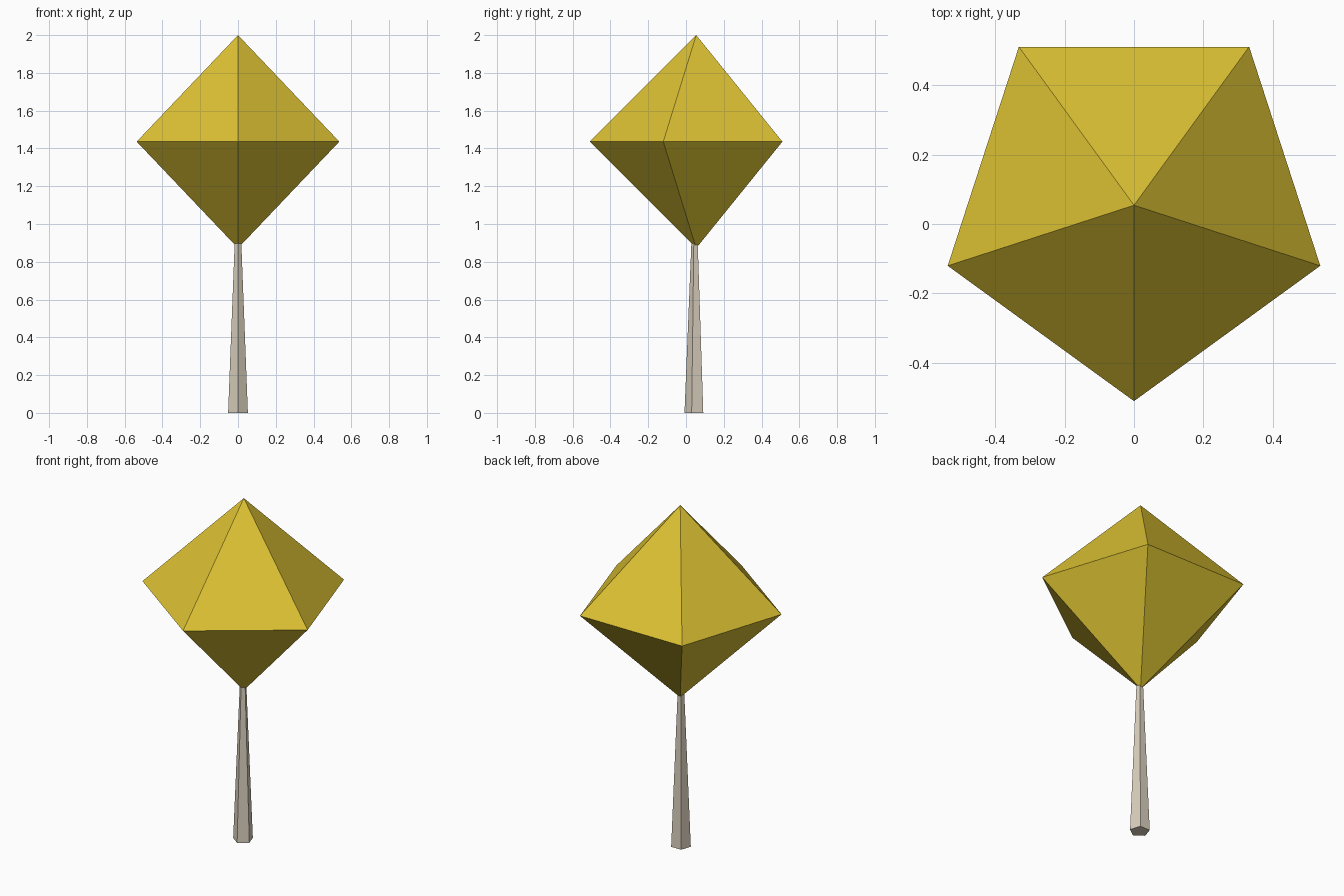
import bpy
import bmesh
from math import pi
from mathutils import Matrix

cube = bpy.data.objects.get("Cube")
if cube:
    bpy.data.objects.remove(cube, do_unlink=True)


def make_material(name, colour):
    mat = bpy.data.materials.new(name)
    mat.use_nodes = True
    mat.diffuse_color = (*colour, 1)
    mat.node_tree.nodes["Principled BSDF"].inputs["Base Color"].default_value = (*colour, 1)
    return mat


def five_sided(name, sections, y, mat):
    """Stack of (bottom radius, top radius, bottom z, top z) cones, one corner facing front."""
    bm = bmesh.new()
    for r1, r2, z1, z2 in sections:
        place = Matrix.Translation((0, y, (z1 + z2) / 2)) @ Matrix.Rotation(FRONT_CORNER, 4, "Z")
        bmesh.ops.create_cone(bm, cap_ends=len(sections) == 1, segments=5,
                              radius1=r1, radius2=r2, depth=z2 - z1, matrix=place)
    bmesh.ops.remove_doubles(bm, verts=bm.verts, dist=0.0005)
    # Turn the ring so that its widest corner points to the front
    ring = max(bm.verts, key=lambda v: v.co.x ** 2 + (v.co.y - y) ** 2)
    angle = pi + Matrix.Identity(2)[0].angle_signed((ring.co.x, ring.co.y - y))
    bmesh.ops.rotate(bm, verts=bm.verts, cent=(0, y, 0),
                     matrix=Matrix.Rotation(angle - pi / 2 - pi, 3, "Z"))
    bmesh.ops.recalc_face_normals(bm, faces=bm.faces)
    mesh = bpy.data.meshes.new(name)
    bm.to_mesh(mesh)
    bm.free()
    mesh.materials.append(mat)
    obj = bpy.data.objects.new(name, mesh)
    bpy.context.collection.objects.link(obj)
    return obj


FRONT_CORNER = 0
yellow = make_material("leaf yellow", (0.72, 0.54, 0.033))
bark = make_material("pale bark", (0.70, 0.63, 0.51))

# Trunk, tapering up into the crown
five_sided("trunk", [(0.055, 0.0165, 0, 0.95)], 0.047, bark)

# Crown, two pyramids base to base
five_sided("crown", [(0, 0.564, 0.872, 1.436), (0.564, 0, 1.436, 2.0)], 0.054, yellow)
